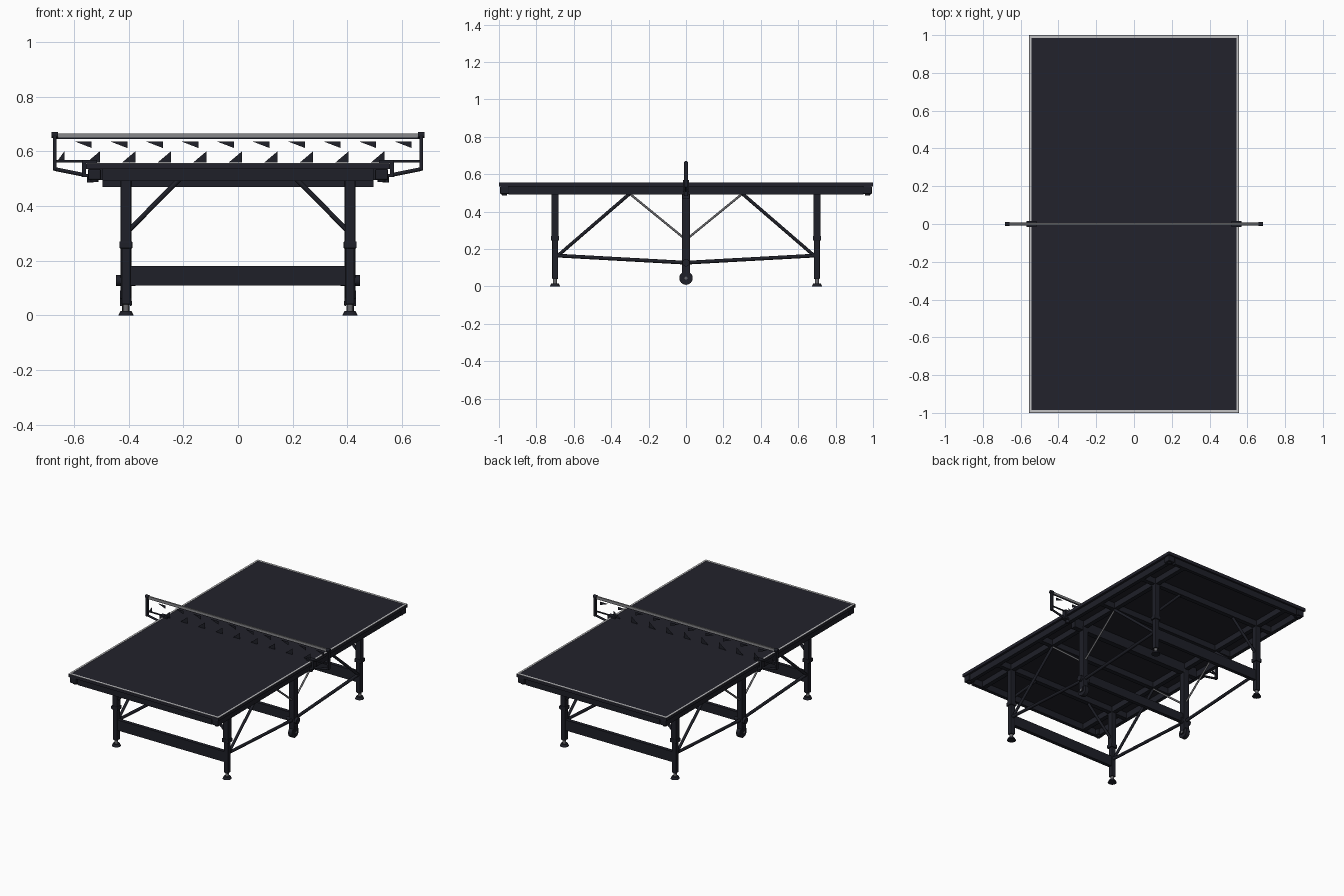
import bpy, bmesh, math
from mathutils import Vector

cube = bpy.data.objects.get("Cube")
if cube:
    bpy.data.objects.remove(cube, do_unlink=True)


def material(name, color):
    m = bpy.data.materials.new(name)
    m.use_nodes = True
    m.diffuse_color = (*color, 1)
    m.node_tree.nodes["Principled BSDF"].inputs["Base Color"].default_value = (*color, 1)
    return m


TOP = material("charcoal top", (0.016, 0.016, 0.025))
FRAME = material("dark frame", (0.013, 0.014, 0.021))
STEEL = material("grey steel", (0.14, 0.14, 0.15))
TAPE = material("net tape grey", (0.25, 0.25, 0.26))
LINE = material("line white", (0.55, 0.55, 0.56))


def finish(name, bm, mat, smooth=False):
    mesh = bpy.data.meshes.new(name)
    bm.normal_update()
    bm.to_mesh(mesh)
    bm.free()
    mesh.materials.append(mat)
    ob = bpy.data.objects.new(name, mesh)
    bpy.context.collection.objects.link(ob)
    if smooth:
        bpy.ops.object.select_all(action="DESELECT")
        ob.select_set(True)
        bpy.context.view_layer.objects.active = ob
        bpy.ops.object.shade_smooth_by_angle(angle=math.radians(40))
    return ob


def box(name, low, high, mat=FRAME, bevel=0):
    low, high = Vector(low), Vector(high)
    bm = bmesh.new()
    bmesh.ops.create_cube(bm, size=1)
    bmesh.ops.scale(bm, vec=high - low, verts=bm.verts)
    bmesh.ops.translate(bm, vec=(low + high) / 2, verts=bm.verts)
    if bevel:
        bmesh.ops.bevel(bm, geom=bm.edges[:], offset=bevel, segments=2,
                        profile=0.5, affect="EDGES")
    return finish(name, bm, mat)


def rod(name, start, end, radius, mat=FRAME, end_radius=None, sides=16):
    start, end = Vector(start), Vector(end)
    bm = bmesh.new()
    bmesh.ops.create_cone(bm, cap_ends=True, segments=sides, radius1=radius,
                          radius2=end_radius or radius, depth=(end - start).length)
    turn = (end - start).to_track_quat("Z", "Y")
    bmesh.ops.rotate(bm, matrix=turn.to_matrix(), verts=bm.verts)
    bmesh.ops.translate(bm, vec=(start + end) / 2, verts=bm.verts)
    return finish(name, bm, mat, True)


# Playing surface with a painted border
box("table_top", (-0.555, -1, 0.535), (0.555, 1, 0.555), TOP)
for s in (-1, 1):
    x0, x1 = sorted((s * 0.542, s * 0.554))
    box("side_line", (x0, -0.999, 0.555), (x1, 0.999, 0.5565), LINE)
    y0, y1 = sorted((s * 0.985, s * 0.999))
    box("end_line", (-0.542, y0, 0.555), (0.542, y1, 0.5565), LINE)

# Apron around the edge and slats below the top
for s in (-1, 1):
    x0, x1 = sorted((s * 0.515, s * 0.54))
    box("side_apron", (x0, -0.95, 0.492), (x1, 0.95, 0.535))
    y0, y1 = sorted((s * 0.965, s * 0.988))
    box("end_apron", (-0.495, y0, 0.492), (0.495, y1, 0.535))
    x0, x1 = sorted((s * 0.395, s * 0.425))
    box("long_rail", (x0, -0.965, 0.495), (x1, 0.965, 0.535))
    for y in (0.3, 0.7):
        box("cross_rail", (-0.515, s * y - 0.015, 0.495), (0.515, s * y + 0.015, 0.535))
    for t in (-1, 1):
        # Corner guards with round bumpers
        cx, cy = s * 0.525, t * 0.97
        box("corner_guard", (cx - 0.024, cy - 0.024, 0.495),
            (cx + 0.024, cy + 0.024, 0.535), FRAME, 0.005)
        rod("corner_bumper", (cx, cy, 0.487), (cx, cy, 0.5), 0.014)
box("middle_beam", (-0.495, -0.018, 0.47), (0.495, 0.018, 0.535))

# End legs with collars, feet and braces
for sy in (-1, 1):
    y = sy * 0.7
    box("low_crossbar", (-0.41, y - 0.012, 0.11), (0.41, y + 0.012, 0.18))
    for sx in (-1, 1):
        x = sx * 0.41
        box("upper_leg", (x - 0.019, y - 0.019, 0.25), (x + 0.019, y + 0.019, 0.5), FRAME, 0.004)
        box("lower_leg", (x - 0.016, y - 0.016, 0.04), (x + 0.016, y + 0.016, 0.26), FRAME, 0.004)
        box("leg_collar", (x - 0.024, y - 0.022, 0.245), (x + 0.024, y + 0.022, 0.27), FRAME, 0.003)
        rod("foot_screw", (x, y, 0.01), (x, y, 0.045), 0.011, STEEL)
        rod("foot_pad", (x, y, 0), (x, y, 0.016), 0.028, FRAME, 0.02, 24)
        rod("corner_brace", (sx * 0.395, y, 0.315), (sx * 0.215, y, 0.497), 0.009)
        rod("long_brace", (x, sy * 0.685, 0.165), (x, sy * 0.3, 0.497), 0.009)
        rod("low_tie", (x, sy * 0.685, 0.165), (x, 0, 0.127), 0.01)
        rod("steel_stay", (x, sy * 0.3, 0.495), (x, sy * 0.015, 0.262), 0.006, STEEL)

# Middle legs on wheels
box("middle_crossbar", (-0.41, -0.012, 0.115), (0.41, 0.012, 0.175))
for sx in (-1, 1):
    x = sx * 0.41
    box("middle_leg", (x - 0.02, -0.022, 0.06), (x + 0.02, 0.022, 0.5), FRAME, 0.004)
    rod("tie_pin", (x - 0.036, 0, 0.127), (x + 0.036, 0, 0.127), 0.02)
    rod("wheel", (x - 0.014, 0, 0.045), (x + 0.014, 0, 0.045), 0.036, FRAME, None, 32)
    rod("wheel_axle", (x - 0.022, 0, 0.045), (x + 0.022, 0, 0.045), 0.008, STEEL)
    for side in (-1, 1):
        cx = x + side * 0.018
        box("wheel_fork", (cx - 0.003, -0.015, 0.035), (cx + 0.003, 0.015, 0.09))

# Net posts, arms and clamps
for sx in (-1, 1):
    x = sx * 0.67
    box("net_post", (x - 0.007, -0.01, 0.53), (x + 0.007, 0.01, 0.66), FRAME, 0.002)
    rod("post_cap", (x - 0.012, 0, 0.66), (x + 0.012, 0, 0.66), 0.011)
    rod("net_arm", (x, 0, 0.535), (sx * 0.56, 0, 0.513), 0.007)
    rod("net_upper_arm", (x, 0, 0.563), (sx * 0.55, 0, 0.563), 0.005)
    c = sx * 0.563
    box("clamp_body", (c - 0.007, -0.015, 0.505), (c + 0.007, 0.015, 0.567))
    x0, x1 = sorted((sx * 0.515, sx * 0.57))
    box("clamp_jaw", (x0, -0.015, 0.5565), (x1, 0.015, 0.568))
    box("clamp_foot", (x0, -0.015, 0.505), (x1, 0.015, 0.516))
    rod("clamp_screw", (sx * 0.54, 0, 0.485), (sx * 0.54, 0, 0.51), 0.012)

# Net with a top tape and open panels
box("net_tape", (-0.67, -0.005, 0.65), (0.67, 0.005, 0.665), TAPE)
box("net_lower_edge", (-0.665, -0.002, 0.645), (0.665, 0.002, 0.651))
bm = bmesh.new()
for k in range(11):
    right = -0.635 + 0.13 * k
    low = [(right - 0.03 if k == 0 else right - 0.05, 0.558), (right, 0.558), (right, 0.6)]
    high = [(right + 0.04, 0.635), (right + 0.1, 0.635), (right + 0.1, 0.612)]
    for tri in (low, high):
        if max(p[0] for p in tri) < 0.665:
            bm.faces.new([bm.verts.new((px, 0, pz)) for px, pz in tri])
finish("net_weave", bm, FRAME)
